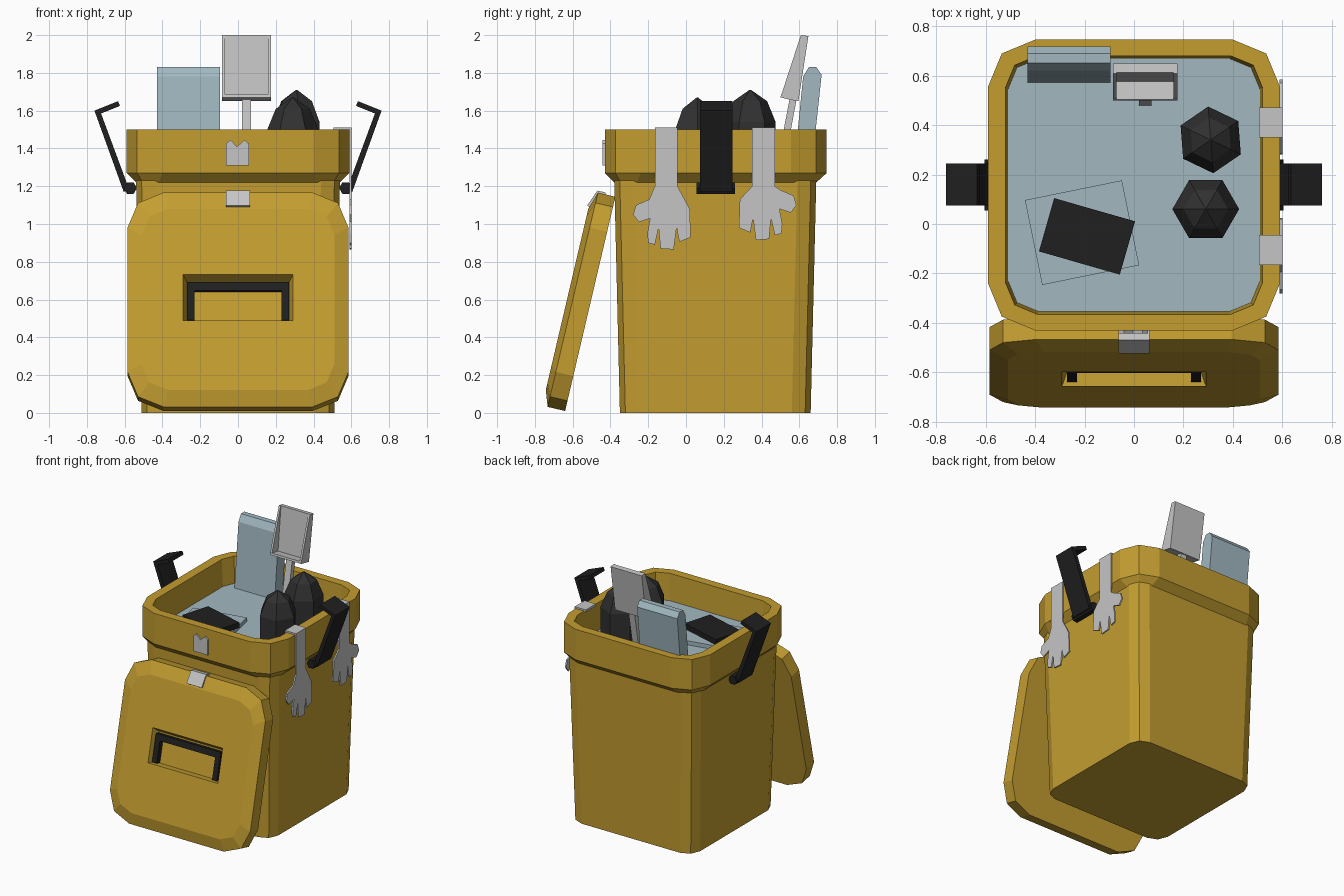
import bpy, bmesh, math
from mathutils import Matrix, Vector

if "Cube" in bpy.data.objects:
    bpy.data.objects.remove(bpy.data.objects["Cube"], do_unlink=True)


def material(name, r, g, b):
    m = bpy.data.materials.new(name)
    m.use_nodes = True
    m.diffuse_color = (r, g, b, 1)
    m.node_tree.nodes["Principled BSDF"].inputs["Base Color"].default_value = (r, g, b, 1)
    return m


GOLD = material("mustard_plastic", 0.55, 0.34, 0.03)
BLUE = material("pale_blue_grey", 0.36, 0.48, 0.53)
GREY = material("light_grey", 0.56, 0.56, 0.56)
BLACK = material("black", 0.014, 0.014, 0.014)
COAL = material("charcoal", 0.03, 0.03, 0.03)


def loft(name, rings, mat, matrix=Matrix(), loop=False):
    """Skin rings of equal length; cap the ends or join last to first."""
    bm = bmesh.new()
    vs = [[bm.verts.new(matrix @ Vector(p)) for p in ring] for ring in rings]
    pairs = list(zip(vs, vs[1:])) + ([(vs[-1], vs[0])] if loop else [])
    for a, b in pairs:
        for i in range(len(a)):
            j = (i + 1) % len(a)
            bm.faces.new((a[i], a[j], b[j], b[i]))
    if not loop:
        bm.faces.new(vs[0])
        bm.faces.new(vs[-1])
    bmesh.ops.recalc_face_normals(bm, faces=bm.faces)
    me = bpy.data.meshes.new(name)
    bm.to_mesh(me)
    bm.free()
    me.materials.append(mat)
    ob = bpy.data.objects.new(name, me)
    bpy.context.collection.objects.link(ob)
    return ob


def prism(name, pts, offset, mat, matrix=Matrix()):
    off = Vector(offset)
    return loft(name, [pts, [Vector(p) + off for p in pts]], mat, matrix)


def box(name, lo, hi, mat, matrix=Matrix()):
    pts = [(lo[0], lo[1], lo[2]), (hi[0], lo[1], lo[2]), (hi[0], hi[1], lo[2]), (lo[0], hi[1], lo[2])]
    return prism(name, pts, (0, 0, hi[2] - lo[2]), mat, matrix)


def rounded(hx, y0, y1, r, z, seg=2):
    """Rectangle with faceted round corners at height z."""
    pts = []
    corners = [(hx - r, y1 - r), (r - hx, y1 - r), (r - hx, y0 + r), (hx - r, y0 + r)]
    for k, (cx, cy) in enumerate(corners):
        for i in range(seg + 1):
            a = math.pi / 2 * (k + i / seg)
            pts.append((cx + r * math.cos(a), cy + r * math.sin(a), z))
    return pts


# Bin body, rim and contents level
loft("bin_body", [rounded(0.51, -0.35, 0.66, 0.1, 0), rounded(0.54, -0.38, 0.69, 0.1, 1.24)], GOLD)
loft("bin_rim", [rounded(0.54, -0.38, 0.69, 0.12, 1.22), rounded(0.59, -0.43, 0.745, 0.19, 1.27),
                 rounded(0.59, -0.43, 0.745, 0.19, 1.5), rounded(0.52, -0.365, 0.68, 0.13, 1.5),
                 rounded(0.505, -0.35, 0.665, 0.12, 1.24)], GOLD, loop=True)
prism("contents", rounded(0.51, -0.355, 0.67, 0.12, 1.26), (0, 0, 0.04), BLUE)

# Lid leaning on the front, built lying flat and tilted
tilt = Matrix.Translation((0, -0.64, 0.01)) @ Matrix.Rotation(math.radians(76.8), 4, 'X')
lid = loft("lid", [rounded(0.585, 0, 1.165, 0.19, 0), rounded(0.585, 0, 1.165, 0.19, 0.095),
                   rounded(0.51, 0.085, 1.07, 0.14, 0.125)], GOLD, tilt)


def rect(hx, y0, y1, z):
    return [(-hx, y0, z), (hx, y0, z), (hx, y1, z), (-hx, y1, z)]


cutter = loft("recess_cutter", [rect(0.272, 0.468, 0.685, 0.07), rect(0.292, 0.462, 0.714, 0.128)], GOLD, tilt)
cutter.hide_render = True
mod = lid.modifiers.new("recess", 'BOOLEAN')
mod.operation = 'DIFFERENCE'
mod.solver = 'EXACT'
mod.object = cutter
bpy.context.view_layer.objects.active = lid
bpy.ops.object.modifier_apply(modifier=mod.name)
bpy.data.objects.remove(cutter, do_unlink=True)

# Lid handle: a U lying in the recess
u = [(-0.27, 0.47), (-0.27, 0.675), (0.27, 0.675), (0.27, 0.47),
     (0.23, 0.47), (0.23, 0.63), (-0.23, 0.63), (-0.23, 0.47)]
prism("lid_handle", [(x, y, 0.068) for x, y in u], (0, 0, 0.04), BLACK, tilt)

# Latch halves
lip = [(1.16, 0.055), (1.175, 0.055), (1.175, 0.1), (1.085, 0.135), (1.08, 0.12), (1.16, 0.093)]
prism("lid_latch", [(-0.063, y, z) for y, z in lip], (0.126, 0, 0), GREY, tilt)
notch = [(-0.063, 1.31), (0.057, 1.31), (0.057, 1.425), (0.035, 1.445), (-0.005, 1.41),
         (-0.04, 1.445), (-0.063, 1.425)]
prism("rim_latch", [(x, -0.442, z) for x, z in notch], (0, 0.015, 0), GREY)

# Folding carry handles on both sides
for side, label in ((1, "left"), (-1, "right")):
    hexagon = [(side * (0.57 + 0.035 * math.cos(k * math.pi / 3)), 0.055,
                1.19 + 0.035 * math.sin(k * math.pi / 3)) for k in range(6)]
    prism(label + "_handle_hinge", hexagon, (0, 0.205, 0), BLACK)
    strap = [(0.575, 1.18), (0.605, 1.17), (0.76, 1.6), (0.635, 1.65), (0.625, 1.625), (0.725, 1.585)]
    prism(label + "_handle_strap", [(side * x, 0.075, z) for x, z in strap], (0, 0.17, 0), BLACK)

# Gloves hanging over the left rim
hand = [(-0.06, 1.51), (-0.06, 1.2), (-0.09, 1.13), (-0.16, 1.1), (-0.175, 1.05), (-0.145, 1.01),
        (-0.085, 1.03), (-0.1, 0.95), (-0.095, 0.9), (-0.06, 0.89), (-0.04, 0.98), (-0.03, 0.87),
        (0.04, 0.865), (0.055, 0.98), (0.07, 0.905), (0.13, 0.93), (0.125, 1.08), (0.06, 1.2), (0.06, 1.51)]
for label, cy, flip, lift in (("front", -0.105, 1, 0), ("back", 0.41, -1, 0.05)):
    outline = [(0.589, cy + flip * y, z + (lift if z < 1.19 else 0)) for y, z in hand]
    prism(label + "_glove", outline, (0.011, 0, 0), GREY)
    box(label + "_glove_cuff", (0.506, cy - 0.06, 1.495), (0.6, cy + 0.06, 1.512), GREY)

# Tall board leaning on the back wall
board = [(0.57, 1.28), (0.62, 1.78), (0.65, 1.83), (0.69, 1.83), (0.718, 1.79), (0.663, 1.28)]
prism("tall_board", [(-0.43, y, z) for y, z in board], (0.335, 0, 0), BLUE)

# Scoop: back, floor, tapering sides and shaft
back = [(0.575, 1.655), (0.595, 1.65), (0.648, 1.995), (0.612, 2.0)]
prism("scoop_back", [(-0.085, y, z) for y, z in back], (0.26, 0, 0), GREY)
floor = [(0.5, 1.67), (0.503, 1.685), (0.59, 1.67), (0.59, 1.65)]
prism("scoop_floor", [(-0.085, y, z) for y, z in floor], (0.26, 0, 0), GREY)
for x, label in ((-0.085, "right"), (0.16, "left")):
    wall = [(0.5, 1.67), (0.59, 1.652), (0.64, 1.99), (0.608, 2.0)]
    prism("scoop_side_" + label, [(x, y, z) for y, z in wall], (0.015, 0, 0), GREY)
shaft = [(0.475, 1.28), (0.515, 1.28), (0.587, 1.67), (0.55, 1.67)]
prism("scoop_shaft", [(0.02, y, z) for y, z in shaft], (0.05, 0, 0), GREY)

# Six-sided pointed domes
for label, x, y, top, turn in (("back", 0.31, 0.34, 1.71, 0.6), ("front", 0.29, 0.06, 1.67, 0.0)):
    rings = [[(x + r * math.cos(turn + k * math.pi / 3), y + r * math.sin(turn + k * math.pi / 3), z)
              for k in range(6)]
             for r, z in ((0.135, 1.28), (0.135, top - 0.17), (0.09, top - 0.06), (0.004, top))]
    loft(label + "_dome", rings, COAL)

# Loose slabs lying on the contents
for label, pos, ang, sx, sy, h, mat in (("pale_slab", (-0.21, -0.035, 1.29), 11.5, 0.2, 0.175, 0.04, BLUE),
                                        ("black_slab", (-0.19, -0.05, 1.33), -16, 0.17, 0.112, 0.04, BLACK)):
    m = Matrix.Translation(pos) @ Matrix.Rotation(math.radians(ang), 4, 'Z')
    box(label, (-sx, -sy, 0), (sx, sy, h), mat, m)
